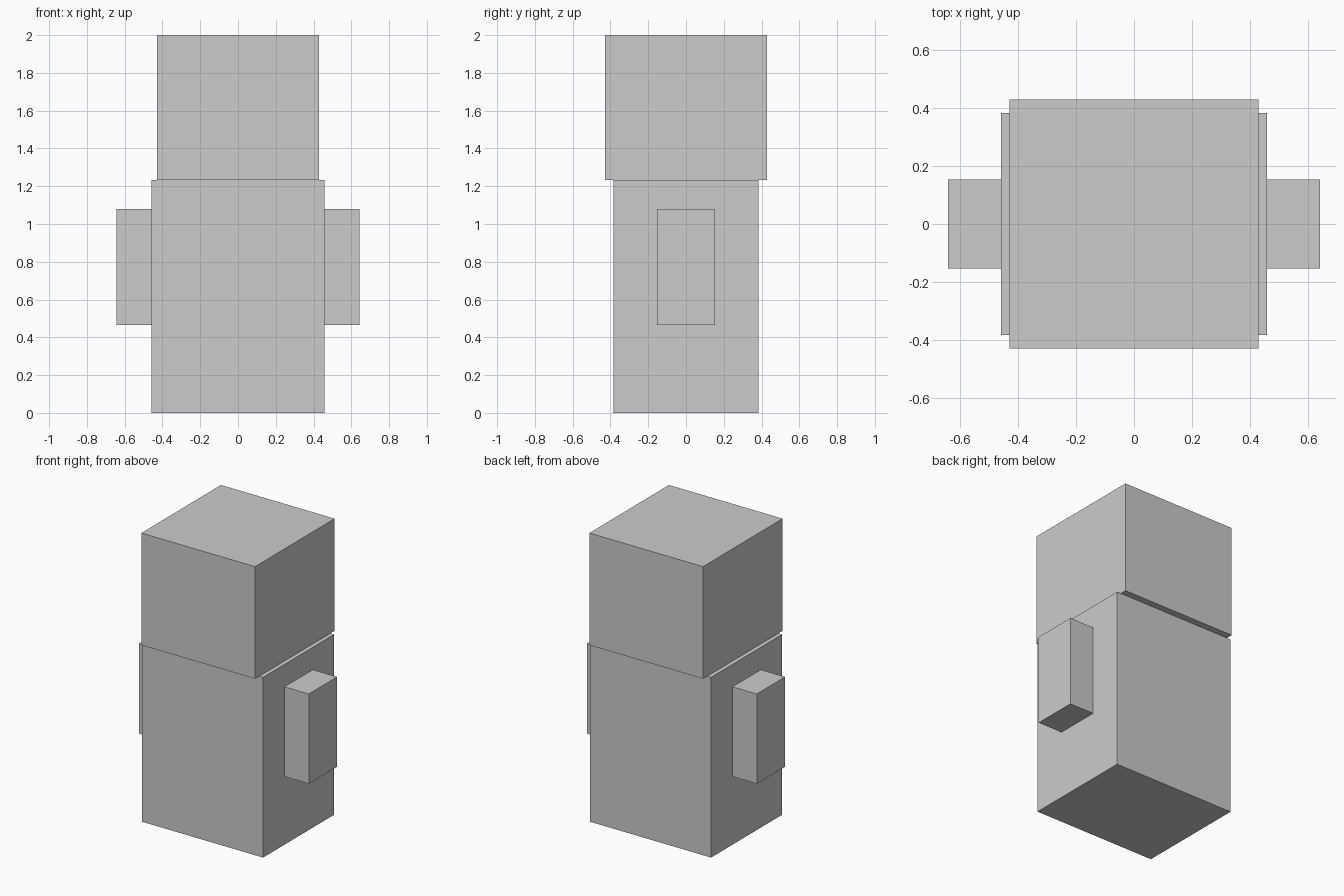
import bpy

if "Cube" in bpy.data.objects:
    bpy.data.objects.remove(bpy.data.objects["Cube"])


def box(name, lo, hi):
    """Axis-aligned box between two corners."""
    bpy.ops.mesh.primitive_cube_add(size=1, location=[(a + b) / 2 for a, b in zip(lo, hi)])
    ob = bpy.context.object
    ob.name = name
    ob.scale = [b - a for a, b in zip(lo, hi)]
    bpy.ops.object.transform_apply(location=False, rotation=False, scale=True)
    return ob


WAIST_Z = 1.233   # where the body meets the upper block
BODY_X = 0.459

# Main body and the overhanging block on top
box("body", (-BODY_X, -0.384, 0), (BODY_X, 0.384, WAIST_Z))
box("head", (-0.43, -0.43, WAIST_Z), (0.43, 0.43, 2))

# Side blocks, one on each side
for side, s in (("left", -1), ("right", 1)):
    x0, x1 = sorted((s * BODY_X, s * 0.643))
    box(f"{side}_arm", (x0, -0.153, 0.466), (x1, 0.153, 1.08))
